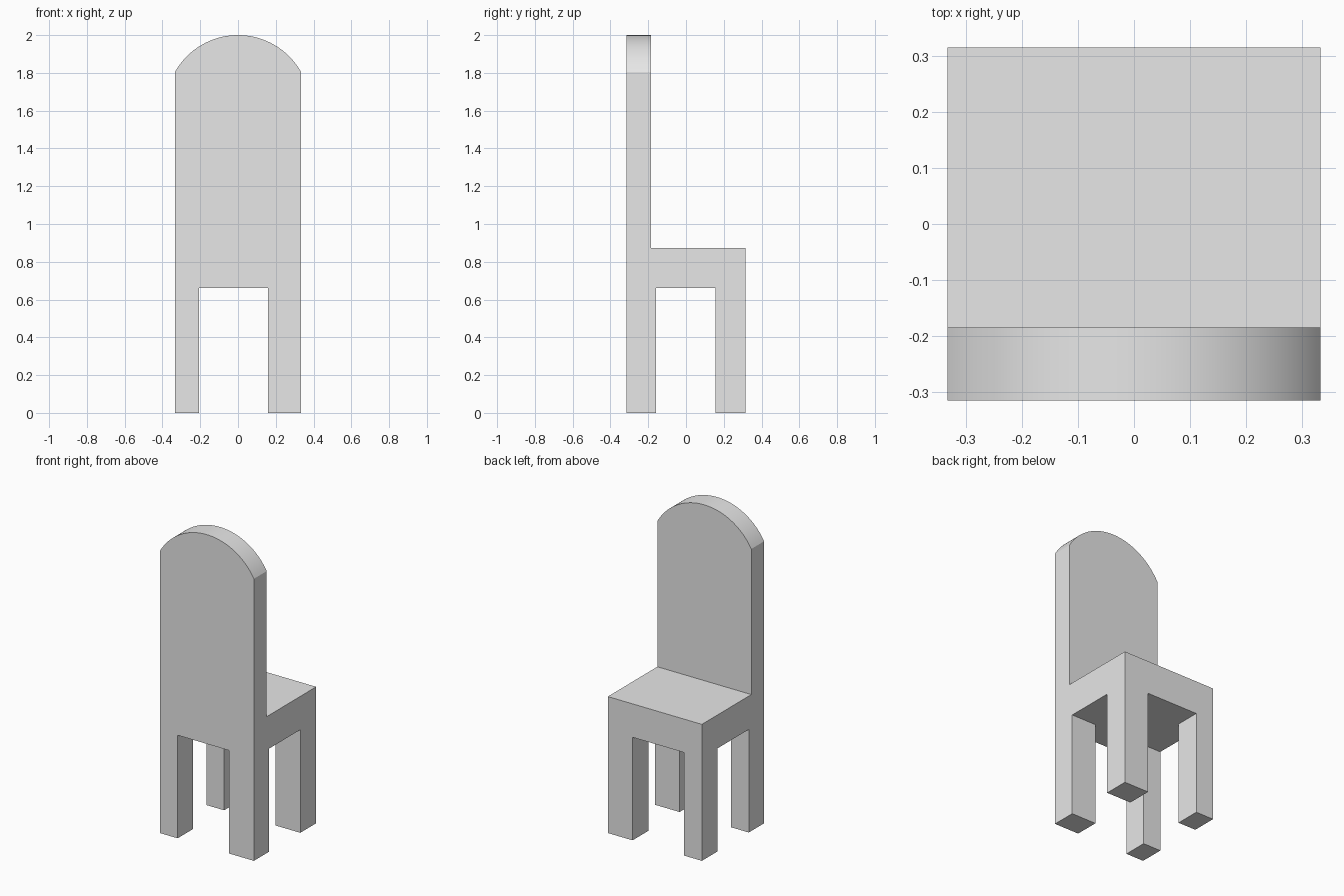
import bpy
import bmesh
from math import asin, sin, cos
from mathutils import Vector

if "Cube" in bpy.data.objects:
    bpy.data.objects.remove(bpy.data.objects["Cube"], do_unlink=True)

HALF_W, HALF_D = 0.333, 0.315   # half width and half depth
SEAT_TOP, SEAT_BOTTOM = 0.874, 0.66
BACK_Y = -0.185                 # seat-side face of the backrest
ARCH_Z, TOP = 1.806, 2.0
ARCH_STEPS = 48


def extrude_profile(name, points, to_3d, direction):
    """Solid made by sweeping a flat outline along a direction."""
    bm = bmesh.new()
    face = bm.faces.new([bm.verts.new(to_3d(a, b)) for a, b in points])
    swept = bmesh.ops.extrude_face_region(bm, geom=[face])["geom"]
    verts = [v for v in swept if isinstance(v, bmesh.types.BMVert)]
    bmesh.ops.translate(bm, verts=verts, vec=Vector(direction))
    bmesh.ops.recalc_face_normals(bm, faces=bm.faces)
    mesh = bpy.data.meshes.new(name)
    bm.to_mesh(mesh)
    bm.free()
    obj = bpy.data.objects.new(name, mesh)
    bpy.context.collection.objects.link(obj)
    return obj


# Side outline: tall backrest, seat, and the opening between front and back legs
side = [(-HALF_D, 0), (-0.16, 0), (-0.16, SEAT_BOTTOM), (0.155, SEAT_BOTTOM),
        (0.155, 0), (HALF_D, 0), (HALF_D, SEAT_TOP), (BACK_Y, SEAT_TOP),
        (BACK_Y, TOP + 0.1), (-HALF_D, TOP + 0.1)]
chair = extrude_profile("chair", side, lambda y, z: (-HALF_W, y, z),
                        (2 * HALF_W, 0, 0))

# Front outline: arched top and the off-centre opening between the legs
rise = TOP - ARCH_Z
radius = (HALF_W ** 2 + rise ** 2) / (2 * rise)
sweep = asin(HALF_W / radius)
arch = []
for i in range(ARCH_STEPS + 1):
    angle = sweep * (1 - 2 * i / ARCH_STEPS)
    arch.append((radius * sin(angle), TOP - radius + radius * cos(angle)))
arch[0], arch[-1] = (HALF_W + 0.0, ARCH_Z), (-HALF_W, ARCH_Z)
front = [(-HALF_W, 0), (-0.207, 0), (-0.207, SEAT_BOTTOM), (0.158, SEAT_BOTTOM),
         (0.158, 0), (HALF_W, 0)] + arch
cutter = extrude_profile("front_outline", front, lambda x, z: (x, -1, z), (0, 2, 0))
cutter.hide_render = True

# Keep only what both outlines share
mod = chair.modifiers.new("outline", "BOOLEAN")
mod.operation = "INTERSECT"
mod.solver = "EXACT"
mod.object = cutter
bpy.context.view_layer.objects.active = chair
chair.select_set(True)
bpy.ops.object.modifier_apply(modifier=mod.name)
bpy.data.objects.remove(cutter, do_unlink=True)

# Plain grey over the whole chair
grey = bpy.data.materials.new("light_grey")
grey.use_nodes = True
color = (0.8, 0.8, 0.8, 1)
grey.diffuse_color = color
grey.node_tree.nodes["Principled BSDF"].inputs["Base Color"].default_value = color
chair.data.materials.clear()
chair.data.materials.append(grey)

# Smooth arch, crisp edges
bpy.ops.object.shade_smooth_by_angle(angle=0.4)
